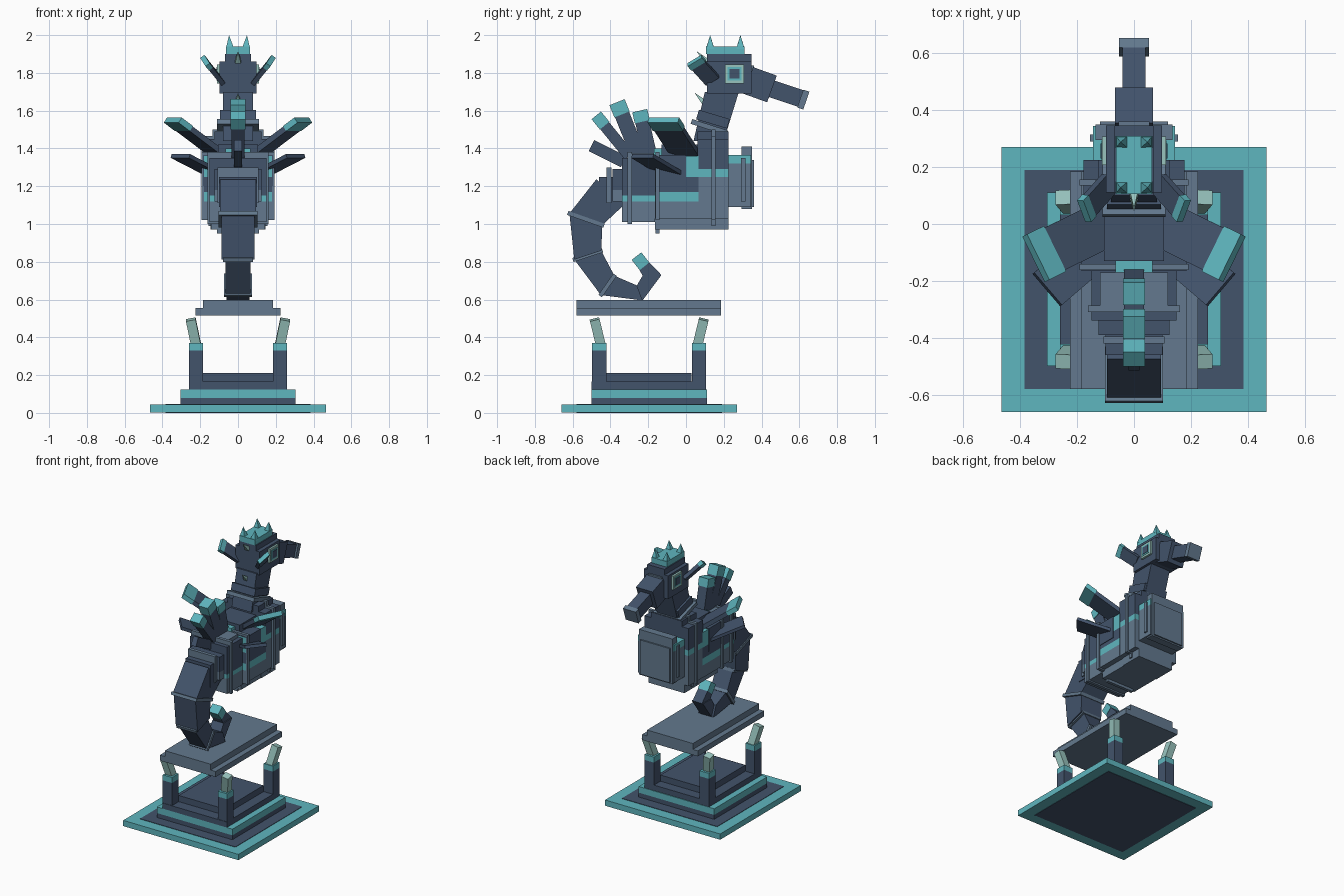
import bpy, bmesh
from mathutils import Vector, Matrix

cube = bpy.data.objects.get("Cube")
if cube:
    bpy.data.objects.remove(cube)


def material(name, code):
    rgb = [int(code[i:i + 2], 16) / 255 for i in (0, 2, 4)]
    lin = [((c + 0.055) / 1.055) ** 2.4 for c in rgb] + [1]
    m = bpy.data.materials.new(name)
    m.use_nodes = True
    m.diffuse_color = lin
    m.node_tree.nodes["Principled BSDF"].inputs["Base Color"].default_value = lin
    return m


DARK = material("dark slate", "42536b")
STEEL = material("steel blue", "63798e")
TEAL = material("teal", "5fb6bf")
PALE = material("pale teal", "98c4be")


def finish(name, bm, mat):
    bmesh.ops.recalc_face_normals(bm, faces=bm.faces)
    mesh = bpy.data.meshes.new(name)
    bm.to_mesh(mesh)
    bm.free()
    mesh.materials.append(mat)
    ob = bpy.data.objects.new(name, mesh)
    bpy.context.collection.objects.link(ob)
    return ob


def block(name, mat, x, y, z):
    """Axis-aligned box from (low, high) ranges; a single x means symmetric."""
    x = x if isinstance(x, tuple) else (-x, x)
    bm = bmesh.new()
    bmesh.ops.create_cube(bm, size=1)
    for v in bm.verts:
        v.co = [r[0] if c < 0 else r[1] for c, r in zip(v.co, (x, y, z))]
    return finish(name, bm, mat)


def strut(name, mat, a, b, wide, thick, side=(1, 0, 0)):
    """Box running from a to b, with its width along the side direction."""
    a, b = Vector(a), Vector(b)
    d = (b - a).normalized()
    s = Vector(side)
    s = (s - d * s.dot(d)).normalized()
    n = d.cross(s)
    rot = Matrix((s, n, d)).transposed().to_4x4()
    size = Matrix.Diagonal((wide, thick, (b - a).length, 1))
    bm = bmesh.new()
    bmesh.ops.create_cube(bm, size=1, matrix=Matrix.Translation((a + b) / 2) @ rot @ size)
    return finish(name, bm, mat)


def tipped(name, a, b, wide, thick, side, tip):
    """Dark blade with a slightly fuller teal end of the given length."""
    a, b = Vector(a), Vector(b)
    cut = b - (b - a).normalized() * tip
    strut(name, DARK, a, cut, wide, thick, side)
    strut(name + "_tip", TEAL, cut, b, wide * 1.08, thick * 1.1, side)


def spike(name, mat, base, tip, radius):
    base, d = Vector(base), Vector(tip) - Vector(base)
    bm = bmesh.new()
    rot = d.to_track_quat("Z", "Y").to_matrix().to_4x4()
    bmesh.ops.create_cone(bm, segments=4, radius1=radius, radius2=0, depth=d.length, cap_ends=True,
                          matrix=Matrix.Translation(base + d / 2) @ rot @ Matrix.Rotation(0.785, 4, "Z"))
    return finish(name, bm, mat)


def prism(name, mat, hx, outline):
    """Side outline of (y, z) points extruded across x."""
    bm = bmesh.new()
    l, r = [[bm.verts.new((s * hx, *p)) for p in outline] for s in (-1, 1)]
    bm.faces.new(l)
    bm.faces.new(r)
    for i in range(len(l)):
        bm.faces.new((l[i - 1], l[i], r[i], r[i - 1]))
    return finish(name, bm, mat)


def layers(name, y, hx, z, *stack):
    """Stack of coloured slabs from z upward: (top, material)."""
    for i, (top, mat) in enumerate(stack):
        block(f"{name}_layer_{i}", mat, hx, y, (z, top))
        z = top


# Stepped base
block("base_plate", TEAL, .465, (-.66, .27), (.003, .045))
block("base_inlay", DARK, .385, (-.58, .19), (0, .048))
block("base_step", DARK, .305, (-.5, .11), (.045, .08))
block("base_trim", TEAL, .305, (-.5, .11), (.08, .125))
block("base_floor", DARK, .26, (-.5, .105), (.125, .165))
block("base_floor_top", DARK, .185, (-.42, .03), (.165, .21))

# Corner posts with leaning prongs
for sx in (-1, 1):
    for sy in (-1, 1):
        x = tuple(sorted((sx * .185, sx * .26)))
        cy = -.195 + sy * .264
        y = (cy - .038, cy + .038)
        block("post", DARK, x, y, (.125, .33))
        block("post_cap", TEAL, x, y, (.33, .37))
        strut("prong", PALE, (sx * .22, cy - sy * .01, .35), (sx * .25, cy + sy * .025, .495), .052, .052)

# Floating platform
block("platform_lower", STEEL, .225, (-.58, .185), (.515, .555))
block("platform_upper", STEEL, .185, (-.58, .185), (.555, .598))

# Curled tail: y, z, thickness at each joint, half width of the following link
joints = [(-.4, 1.17, .2, .095), (-.53, 1.025, .185, .088), (-.52, .835, .15, .065),
          (-.415, .675, .125, .06), (-.245, .635, .085, .045), (-.18, .728, .1, .038),
          (-.22, .776, .065, .04), (-.262, .83, .065, 0)]
spots = [Vector(j[:2]) for j in joints]
ends = []
for i, p in enumerate(spots):
    t = Vector((0, 0))
    if i:
        t += (p - spots[i - 1]).normalized()
    if i < len(spots) - 1:
        t += (spots[i + 1] - p).normalized()
    t.normalize()
    n = Vector((-t.y, t.x)) * joints[i][2] / 2
    ends.append((p + n, p - n))
    if 0 < i < 4:
        w, k = n * 1.1, t * .011
        prism("tail_ring", STEEL, joints[i][3] + .014, [p + w + k, p - w + k, p - w - k, p + w - k])
for i in range(len(ends) - 1):
    (a, b), (c, d) = ends[i], ends[i + 1]
    prism("tail_link", TEAL if i == 6 else DARK, joints[i][3], [a, b, d, c])

# Rump and rear body
block("tail_root", DARK, .1, (-.46, -.33), (1.09, 1.25))
block("tail_root_collar", STEEL, .108, (-.42, -.395), (1.11, 1.3))
layers("rump", (-.39, -.33), .125, 1.12, (1.18, STEEL), (1.29, DARK))
layers("rear_body", (-.34, -.165), .15, 1.01, (1.12, STEEL), (1.15, TEAL), (1.35, DARK))
block("rear_ring", STEEL, .162, (-.31, -.287), (1, 1.38))
block("rear_back_plate", STEEL, .12, (-.29, -.17), (1.34, 1.375))

# Middle body
layers("mid_body", (-.165, .065), .18, 1.03, (1.12, STEEL), (1.17, TEAL), (1.25, DARK), (1.36, TEAL))
block("mid_side_patch", DARK, .184, (-.165, 0), (1.2, 1.365))
block("mid_belly", STEEL, .14, (-.165, .065), (.97, 1.03))
block("mid_ring", STEEL, .192, (-.162, -.14), (1.02, 1.38))
block("mid_ring_belly", STEEL, .11, (-.162, -.14), (.95, 1.02))
block("saddle", DARK, .105, (-.13, .06), (1.36, 1.42))
block("saddle_trim", TEAL, .065, (-.17, -.13), (1.36, 1.4))

# Chest
layers("chest", (.06, .225), .178, 1.03, (1.25, STEEL), (1.29, TEAL), (1.45, DARK))
block("chest_belly", STEEL, .145, (.06, .225), (.97, 1.03))
block("chest_top", DARK, .125, (.06, .225), (1.45, 1.49))
block("chest_ring", STEEL, .192, (.135, .157), (1.02, 1.465))
block("chest_ring_top", STEEL, .135, (.135, .157), (1.46, 1.5))
block("chest_ring_belly", STEEL, .155, (.135, .157), (.99, 1.02))
layers("breast", (.225, .345), .145, 1.09, (1.32, STEEL), (1.365, TEAL))
block("breast_ring", STEEL, .135, (.295, .35), (1.08, 1.41))
block("breast_ring_sides", STEEL, .155, (.29, .315), (1.12, 1.35))
block("breast_plate", STEEL, .12, (.345, .36), (1.09, 1.34))

# Neck and head
prism("neck", DARK, .08, [(.04, 1.44), (.2, 1.44), (.28, 1.7), (.1, 1.7)])
strut("neck_ring", STEEL, (.0, .12, 1.5), (0, .128, 1.525), .22, .2)
strut("neck_collar", DARK, (0, .135, 1.53), (0, .15, 1.58), .19, .17)
block("head", DARK, .098, (.11, .347), (1.69, 1.86))
block("head_cap", DARK, .07, (.11, .347), (1.86, 1.9))
strut("snout_base", DARK, (0, .33, 1.76), (0, .455, 1.715), .134, .15)
strut("snout", DARK, (0, .44, 1.72), (0, .615, 1.662), .08, .092)
strut("snout_tip", STEEL, (0, .605, 1.664), (0, .637, 1.653), .104, .1)
block("snout_bridge", STEEL, .055, (.34, .36), (1.7, 1.84))

# Crown with corner points
block("crown", TEAL, .063, (.105, .31), (1.9, 1.94))
for x in (-.043, .043):
    for y in (.128, .288):
        spike("crown_point", TEAL, (x, y, 1.93), (x * 1.1, y, 2), .03)

# Spines down the nape
for y, z in ((.11, 1.86), (.1, 1.64)):
    spike("nape_spine", PALE, (0, y, z), (0, y - .055, z + .055), .022)

# Back fins fanned along the centre: root, tip, width, tip length
fins = [((-.33, 1.33), (-.5, 1.415), .065, 0), ((-.3, 1.36), (-.475, 1.575), .06, .07),
        ((-.25, 1.36), (-.365, 1.645), .08, .07), ((-.19, 1.36), (-.245, 1.6), .075, .06)]
for a, b, wide, tip in fins:
    if tip:
        tipped("back_fin", (0, *a), (0, *b), wide, .07, (0, 1, 0), tip)
    else:
        strut("back_fin", DARK, (0, *a), (0, *b), wide, .04, (0, 1, 0))

# Paired parts: eyes, ear fins and wings
for s in (-1, 1):
    for name, mat, half, out in (("eye_frame", PALE, .05, .112), ("eye_inlay", TEAL, .036, .115),
                                 ("eye_pupil", DARK, .026, .118)):
        block(name, mat, tuple(sorted((s * .09, s * out))), (.257 - half, .257 + half), (1.795 - half, 1.795 + half))
    tipped("ear_fin", (s * .09, .14, 1.76), (s * .175, .045, 1.865), .085, .025, (s * .4, .7, .6), .035)
    tipped("upper_wing", (s * .08, .01, 1.35), (s * .345, -.12, 1.55), .165, .03, (s * .44, .9, 0), .08)
    strut("lower_wing", DARK, (s * .13, -.08, 1.27), (s * .305, -.23, 1.36), .15, .022, (s * .64, .77, 0))
